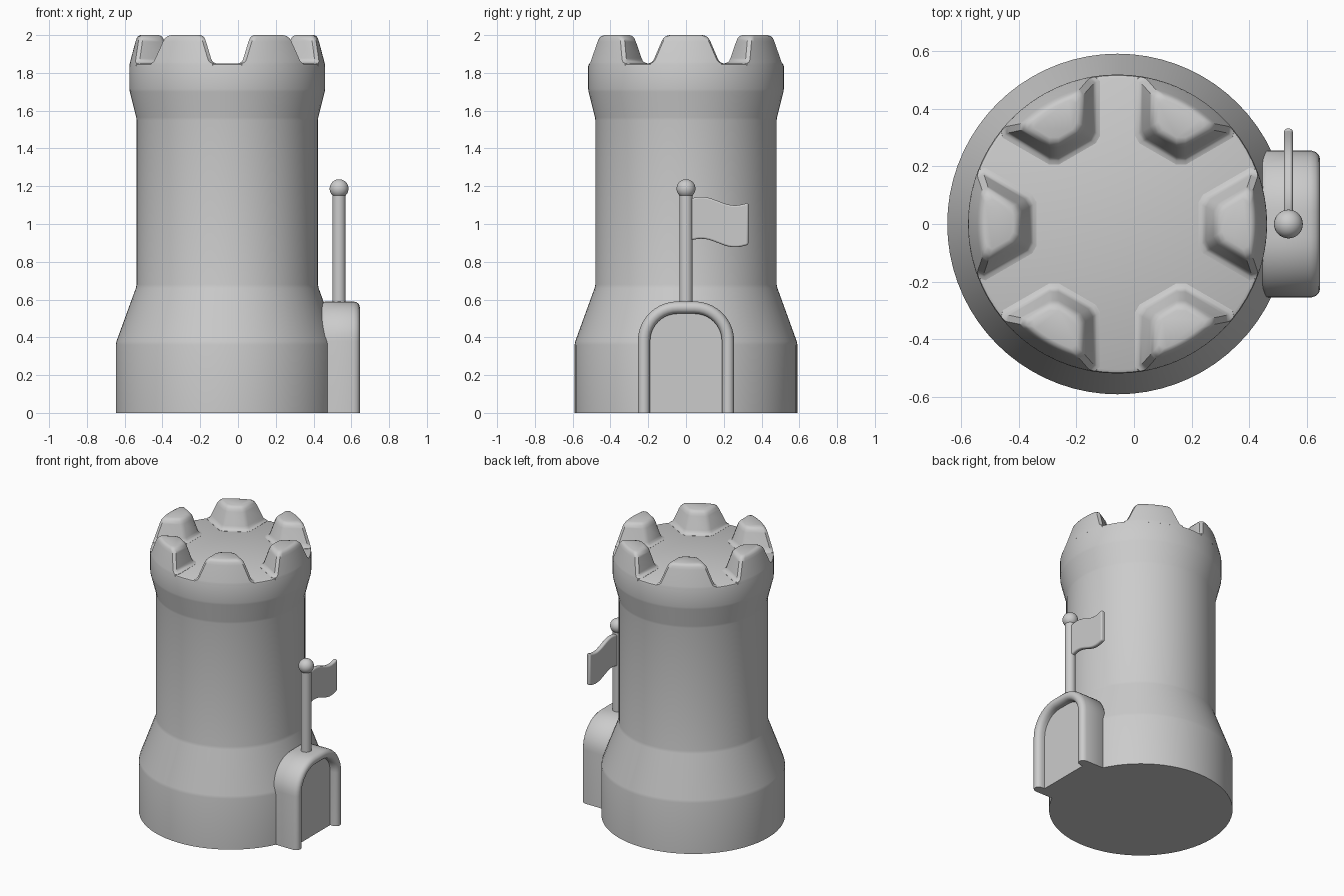
import bpy, bmesh, math
from math import sin, cos, tan, asin, pi, radians
from mathutils import Matrix, Vector

if "Cube" in bpy.data.objects:
    bpy.data.objects.remove(bpy.data.objects["Cube"])

stone = bpy.data.materials.new("grey_stone")
stone.diffuse_color = (0.6, 0.6, 0.6, 1)
stone.use_nodes = True
stone.node_tree.nodes["Principled BSDF"].inputs["Base Color"].default_value = stone.diffuse_color
CX = -0.057  # tower axis


def finish(bm, name, angle=35):
    bmesh.ops.recalc_face_normals(bm, faces=bm.faces)
    me = bpy.data.meshes.new(name)
    bm.to_mesh(me)
    bm.free()
    ob = bpy.data.objects.new(name, me)
    bpy.context.collection.objects.link(ob)
    me.materials.append(stone)
    bpy.ops.object.select_all(action='DESELECT')
    ob.select_set(True)
    bpy.context.view_layer.objects.active = ob
    bpy.ops.object.shade_smooth_by_angle(angle=radians(angle))
    return ob


def loft(bm, rings, closed=True):
    """Skin a list of point rings and cap both ends."""
    vs = [[bm.verts.new(p) for p in r] for r in rings]
    n = len(vs[0])
    for a, b in zip(vs, vs[1:]):
        for i in range(n if closed else n - 1):
            j = (i + 1) % n
            bm.faces.new((a[i], a[j], b[j], b[i]))
    bm.faces.new(vs[0])
    bm.faces.new(vs[-1])
    return vs


# Tower body: turned profile
profile = [(0.59, 0), (0.59, 0.36), (0.586, 0.38), (0.484, 0.66), (0.48, 0.68),
           (0.48, 1.55), (0.482, 1.565), (0.516, 1.7), (0.518, 1.715),
           (0.518, 1.835), (0.515, 1.845), (0.505, 1.85)]
bm = bmesh.new()
N = 72
loft(bm, [[(CX + r * cos(2 * pi * i / N), r * sin(2 * pi * i / N), z)
           for i in range(N)] for r, z in profile])
finish(bm, "tower_body")


# Battlements: six tapered blocks between parallel-sided gaps
def block_ring(z, s, R):
    g, a, c = 0.082 + s, 0.302 + s, 0.018
    t30 = radians(30)
    yc = a * tan(t30) - g / cos(t30)
    half = [(a, yc - c), (a + c * cos(t30), yc + c * sin(t30))]
    th = t30 - asin(g / (R - c))
    half.append(((R - c) * cos(th), (R - c) * sin(th)))
    end = t30 - asin((g + c) / R)
    arc = [(R * cos(end * k / 6), R * sin(end * k / 6)) for k in range(6, -7, -1)]
    pts = half + arc + [(x, -y) for x, y in reversed(half)]
    return [(x, y, z) for x, y in pts]


levels = [(1.835, -0.022, 0.518), (1.851, -0.022, 0.516), (1.855, -0.01, 0.515),
          (1.863, -0.002, 0.513), (1.878, 0.004, 0.509), (1.965, 0.03, 0.486),
          (1.983, 0.037, 0.48), (1.995, 0.047, 0.472), (2.0, 0.06, 0.46)]
bm = bmesh.new()
for k in range(6):
    m = Matrix.Translation((CX, 0, 0)) @ Matrix.Rotation(k * pi / 3, 4, 'Z')
    loft(bm, [[m @ Vector(p) for p in block_ring(*lv)] for lv in levels])
finish(bm, "battlements", 45)


# Doorway: rounded arch frame with a recessed door panel
def arch(x, r):
    hy, hz = 0.045, 0.38
    right = [(x, hy + r, 0)] + [(x, hy + r * cos(t * pi / 20), hz + r * sin(t * pi / 20))
                                for t in range(11)]
    return right + [(x, -y, z) for x, y, z in reversed(right)]


steps = [(0.44, 0.185), (0.445, 0.2), (0.46, 0.21), (0.612, 0.21), (0.629, 0.205),
         (0.641, 0.194), (0.645, 0.178), (0.641, 0.161), (0.629, 0.15),
         (0.612, 0.145), (0.59, 0.145)]
bm = bmesh.new()
rings = loft(bm, [arch(x, r) for x, r in steps], closed=False)
bm.faces.new([r[0] for r in rings] + [r[-1] for r in reversed(rings)])
finish(bm, "doorway")

# Flag pole
PX = 0.535
bm = bmesh.new()
bmesh.ops.create_cone(bm, cap_ends=True, segments=24, radius1=0.035, radius2=0.035,
                      depth=0.63, matrix=Matrix.Translation((PX, 0, 0.855)))
finish(bm, "flag_pole")

# Ball on the pole
bm = bmesh.new()
bmesh.ops.create_uvsphere(bm, u_segments=28, v_segments=16, radius=0.05,
                          matrix=Matrix.Translation((PX, 0, 1.187)))
finish(bm, "pole_ball")

# Flag: wavy outline with thickness and rounded edges
M = 20
top = []
for i in range(M + 1):
    y = 0.015 + 0.315 * i / M
    top.append((y, 1.124 + 0.02 * cos((y - 0.085) * pi / 0.17) - 0.03 * (y - 0.085)))
outline = top + [(y, z - 0.222) for y, z in reversed(top)]
bm = bmesh.new()
loft(bm, [[(x, y, z) for y, z in outline] for x in (PX - 0.015, PX + 0.015)])
flag = finish(bm, "flag", 50)
bev = flag.modifiers.new("round_edges", 'BEVEL')
bev.width = 0.009
bev.segments = 3
bev.limit_method = 'ANGLE'
bev.angle_limit = radians(50)
